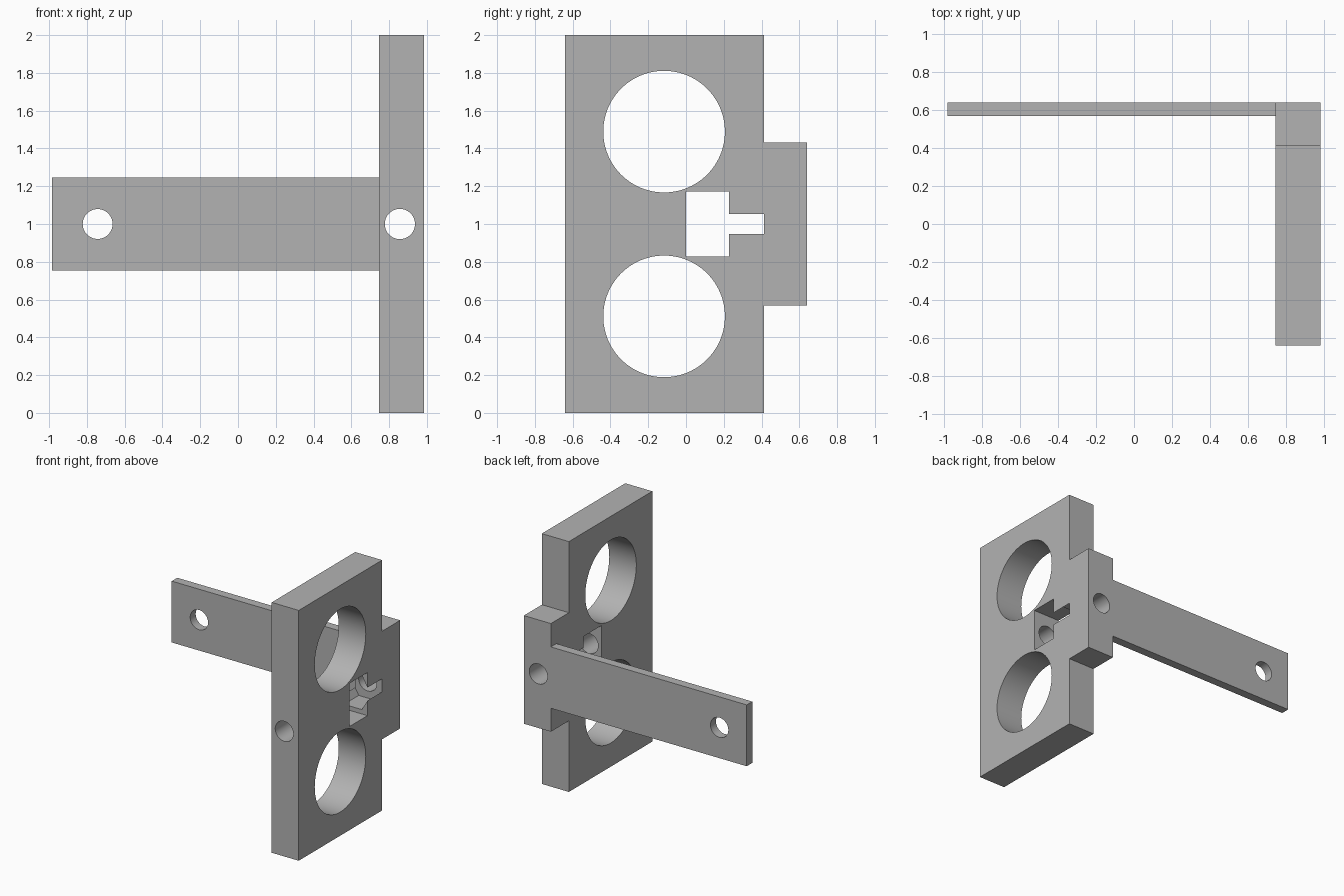
import bpy
from math import pi
from mathutils import Matrix, Vector

default = bpy.data.objects.get("Cube")
if default:
    bpy.data.objects.remove(default, do_unlink=True)

grey = bpy.data.materials.new("light grey")
grey.use_nodes = True
grey.diffuse_color = (0.45, 0.45, 0.45, 1)
grey.node_tree.nodes["Principled BSDF"].inputs["Base Color"].default_value = grey.diffuse_color

MID_Z = 1.0
BOLT_X = 0.857
PLATE_X = (0.746, 0.985)


def box(name, x, y, z):
    """Box spanning three (low, high) ranges."""
    bpy.ops.mesh.primitive_cube_add(size=1)
    ob = bpy.context.object
    ob.name = name
    low, high = (Vector(p) for p in zip(x, y, z))
    ob.data.transform(Matrix.Translation((low + high) / 2) @ Matrix.Diagonal((*(high - low), 1)))
    ob.data.materials.append(grey)
    return ob


def rod(name, axis, centre, radius, length, sides=64):
    """Cylinder or prism along x or y."""
    bpy.ops.mesh.primitive_cylinder_add(vertices=sides, radius=radius, depth=length)
    ob = bpy.context.object
    ob.name = name
    turn = Matrix.Rotation(pi / 2, 4, "Y" if axis == "x" else "X")
    ob.data.transform(Matrix.Translation(centre) @ turn)
    ob.data.materials.append(grey)
    return ob


def combine(target, tool, operation="DIFFERENCE"):
    mod = target.modifiers.new(tool.name, "BOOLEAN")
    mod.operation = operation
    mod.solver = "EXACT"
    mod.object = tool
    bpy.context.view_layer.objects.active = target
    bpy.ops.object.modifier_apply(modifier=mod.name)
    bpy.data.objects.remove(tool, do_unlink=True)


# Upright plate with a mounting tab on its back edge
plate = box("upright_plate", PLATE_X, (-0.64, 0.413), (0, 2))
tab = box("tab", PLATE_X, (0.3, 0.64), (MID_Z - 0.432, MID_Z + 0.432))
combine(plate, tab, "UNION")

# Two large round openings
for side in (-1, 1):
    combine(plate, rod("opening", "x", (0.865, -0.116, MID_Z + side * 0.489), 0.322, 1, 96))

# Square pocket, hexagonal nut recess breaking through both faces, and bolt bore
combine(plate, box("pocket", (0.5, 1.2), (0, 0.2275), (MID_Z - 0.172, MID_Z + 0.172)))
nut = rod("nut_recess", "y", (0, 0, 0), 0.158, 0.263, 6)
nut.data.transform(Matrix.Rotation(pi / 6, 4, "Y"))  # corners point sideways
nut.data.transform(Matrix.Translation((BOLT_X, 0.2815, MID_Z)))
combine(plate, nut)
combine(plate, rod("bolt_bore", "y", (BOLT_X, 0, MID_Z), 0.08, 2))

# Thin side arm with a hole near its end
arm = box("side_arm", (-0.985, PLATE_X[0]), (0.57, 0.64), (MID_Z - 0.245, MID_Z + 0.245))
combine(arm, rod("arm_hole", "y", (-0.743, 0.6, MID_Z), 0.079, 1))

# Smooth bores, sharp corners
for ob in (plate, arm):
    bpy.ops.object.select_all(action="DESELECT")
    ob.select_set(True)
    bpy.context.view_layer.objects.active = ob
    bpy.ops.object.shade_smooth_by_angle(angle=pi / 6)
